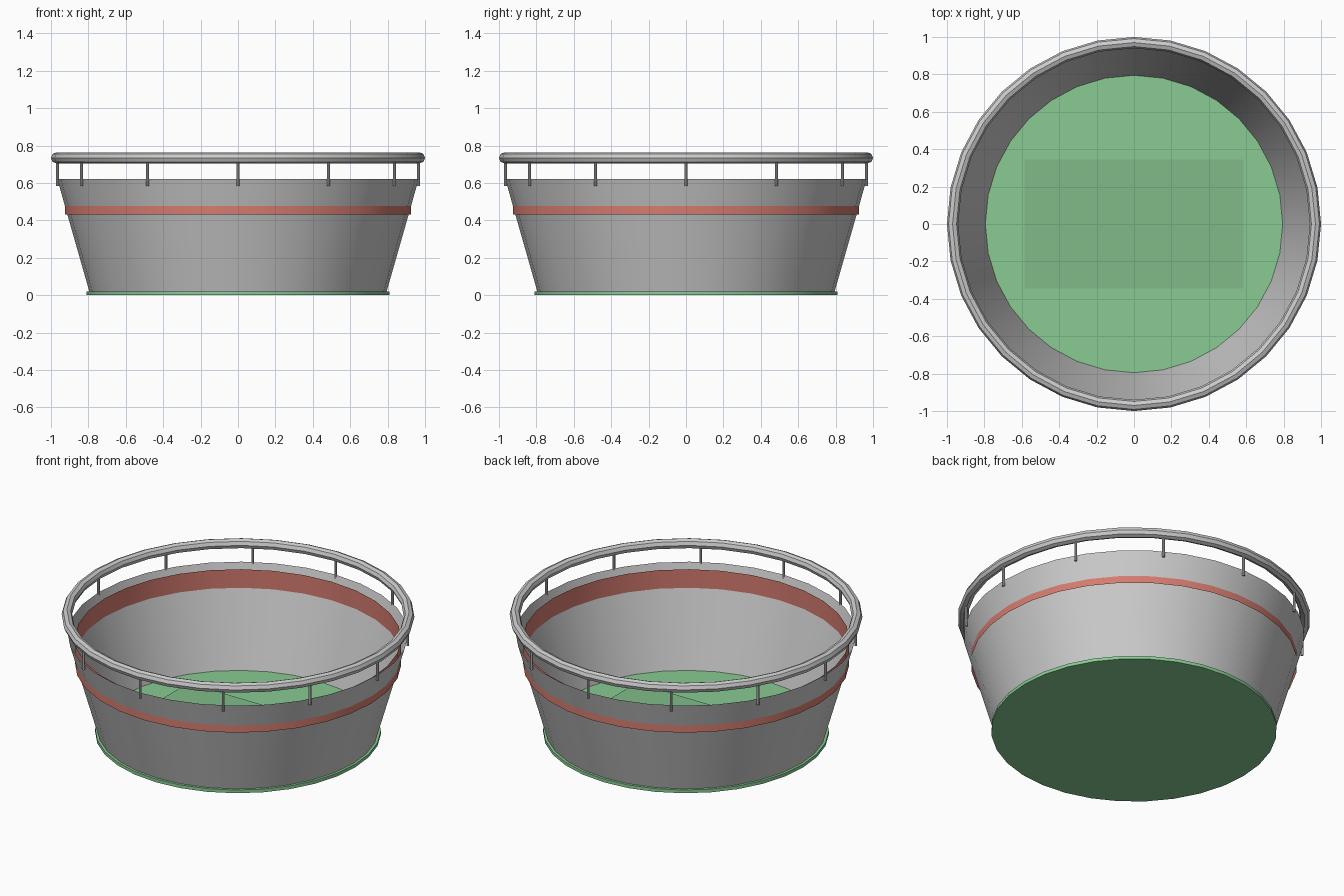
import bpy
from math import cos, sin, pi

if "Cube" in bpy.data.objects:
    bpy.data.objects.remove(bpy.data.objects["Cube"])

SIDES = 32


def material(name, rgb):
    m = bpy.data.materials.new(name)
    m.diffuse_color = (*rgb, 1)
    m.use_nodes = True
    m.node_tree.nodes["Principled BSDF"].inputs["Base Color"].default_value = m.diffuse_color
    return m


def finish(name, mat=None):
    ob = bpy.context.object
    ob.name = name
    if mat:
        ob.data.materials.append(mat)
    bpy.ops.object.shade_smooth_by_angle()
    return ob


def ring(name, r1, r2, z1, z2, mat=None, sides=SIDES, fill='NOTHING', x=0, y=0):
    bpy.ops.mesh.primitive_cone_add(vertices=sides, radius1=r1, radius2=r2, depth=z2 - z1,
                                    end_fill_type=fill, location=(x, y, (z1 + z2) / 2))
    return finish(name, mat)


green = material("grass_green", (0.25, 0.60, 0.29))
dark_green = material("dark_green", (0.22, 0.50, 0.25))
red = material("red", (0.66, 0.20, 0.16))

# Floor disc with the darker rectangular pitch
ring("floor", 0.81, 0.81, 0, 0.02, green, fill='NGON')
bpy.ops.mesh.primitive_plane_add(size=1, location=(0, 0, 0.024))
bpy.context.object.scale = (1.17, 0.69, 1)
finish("pitch", dark_green)

# Open flared wall, and a straight red band that passes through it
ring("wall", 0.795, 0.966, 0.02, 0.62)
ring("band", 0.925, 0.925, 0.432, 0.592, red)

# Top rail
bpy.ops.mesh.primitive_torus_add(major_segments=SIDES, minor_segments=8, major_radius=0.97,
                                 minor_radius=0.03, location=(0, 0, 0.734))
finish("top_rail")
bpy.ops.object.shade_smooth()

# Posts carrying the rail
for i in range(12):
    a = i * pi / 6
    ring("rail_post", 0.008, 0.008, 0.585, 0.725, sides=8, fill='NGON',
         x=0.966 * cos(a), y=0.966 * sin(a))
